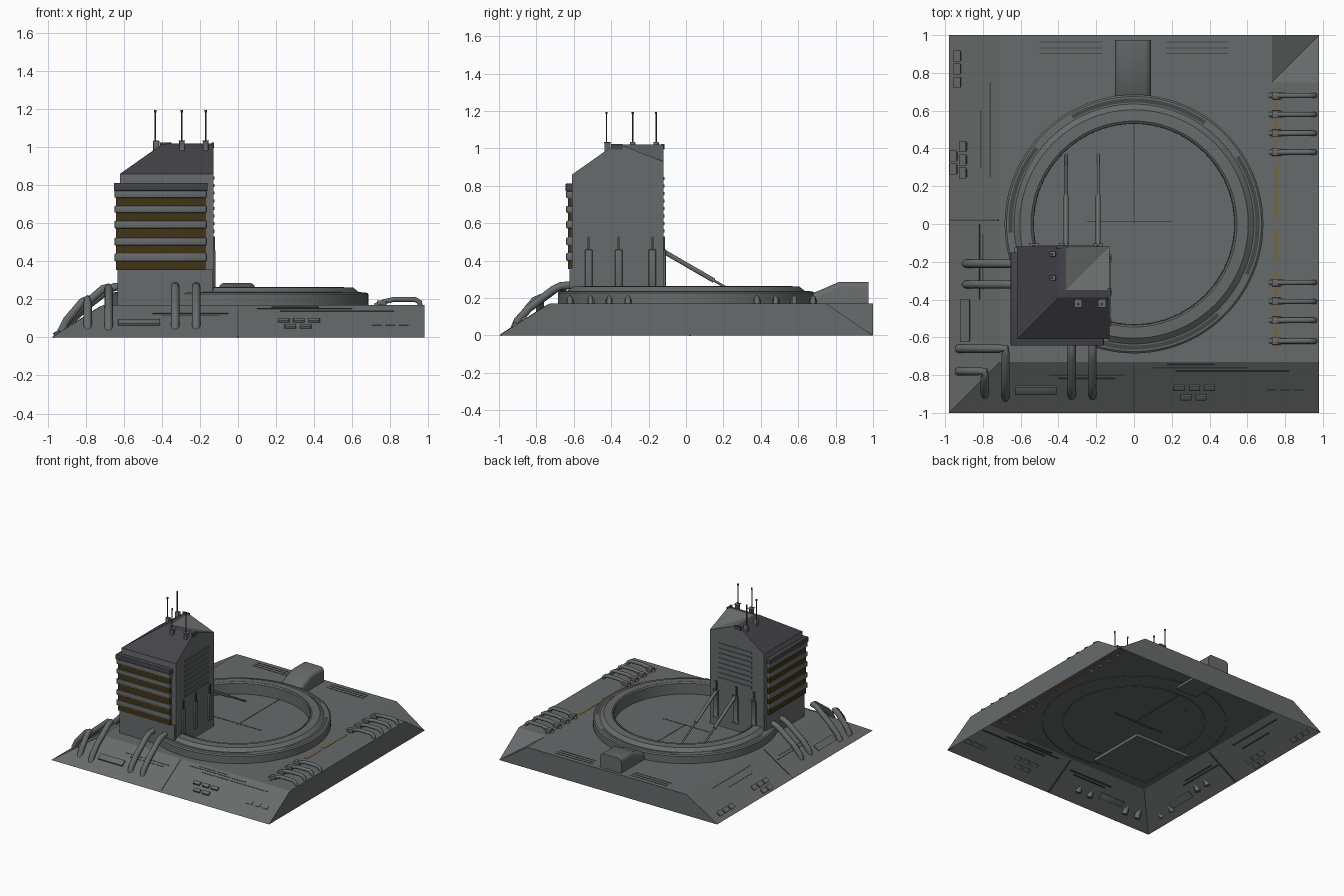
import bpy, bmesh, math
from mathutils import Matrix, Vector

if "Cube" in bpy.data.objects:
    bpy.data.objects.remove(bpy.data.objects["Cube"])

def mat(name, c):
    m = bpy.data.materials.new(name)
    m.diffuse_color = (*c, 1)
    m.use_nodes = True
    m.node_tree.nodes["Principled BSDF"].inputs["Base Color"].default_value = m.diffuse_color
    return m

GREY = mat("hull grey", (0.135, 0.146, 0.145))
ROOF = mat("roof dark", (0.058, 0.056, 0.066))
GOLD = mat("window amber", (0.055, 0.034, 0.008))
DARK = mat("groove dark", (0.06, 0.064, 0.064))
OCHRE = mat("marking ochre", (0.17, 0.135, 0.075))
SWAP = Matrix(((0, 1, 0, .02), (1, 0, 0, 0), (0, 0, 1, 0), (0, 0, 0, 1)))  # front slope -> left slope
TSWAP = Matrix(((0, 1, 0, -.01), (1, 0, 0, .01), (0, 0, 1, 0), (0, 0, 0, 1)))  # tower diagonal
I4 = Matrix.Identity(4)

def finish(name, bm, mats, smooth=None, bevel=0, recalc=True):
    if bevel:
        bmesh.ops.bevel(bm, geom=bm.edges[:], offset=bevel, segments=2, affect='EDGES', profile=.5)
    if recalc:
        bmesh.ops.recalc_face_normals(bm, faces=bm.faces[:])
    me = bpy.data.meshes.new(name)
    bm.to_mesh(me)
    bm.free()
    ob = bpy.data.objects.new(name, me)
    bpy.context.collection.objects.link(ob)
    for m in mats if isinstance(mats, list) else [mats]:
        me.materials.append(m)
    if smooth:
        bpy.ops.object.select_all(action='DESELECT')
        ob.select_set(True)
        bpy.context.view_layer.objects.active = ob
        bpy.ops.object.shade_smooth_by_angle(angle=math.radians(smooth))
    return ob

def box(name, lo, hi, m, bevel=0, M=I4):
    bm = bmesh.new()
    lo, hi = Vector(lo), Vector(hi)
    bmesh.ops.create_cube(bm, size=1, matrix=Matrix.Translation((lo + hi) / 2) @ Matrix.Diagonal((*(hi - lo), 1)))
    bm.transform(M)
    return finish(name, bm, m, 40 if bevel else None, bevel)

def slope_box(name, u, d, w, l, h, m, left=False, bevel=0):
    # box lying on the front slope (or the left one), d = plan distance from the rim
    M = Matrix.Translation((u, -1 + d, d * .17 / .27)) @ Matrix.Rotation(math.atan2(.17, .27), 4, 'X')
    box(name, (-w / 2, -l / 2, -.01), (w / 2, l / 2, h), m, bevel, (SWAP if left else I4) @ M)

def pipe(name, pts, r, m=GREY, M=I4, res=3):
    cu = bpy.data.curves.new(name, 'CURVE')
    cu.dimensions = '3D'
    cu.bevel_depth, cu.bevel_resolution, cu.use_fill_caps = r, res, True
    sp = cu.splines.new('POLY')
    sp.points.add(len(pts) - 1)
    for p, q in zip(sp.points, pts):
        p.co = (*(M @ Vector(q)), 1)
    tmp = bpy.data.objects.new("tmp", cu)
    bpy.context.collection.objects.link(tmp)
    bm = bmesh.new()
    bm.from_mesh(tmp.evaluated_get(bpy.context.evaluated_depsgraph_get()).to_mesh())
    bpy.data.objects.remove(tmp)
    for f in bm.faces:
        f.material_index = 0
    return finish(name, bm, m, 40)

# Base platform: slopes at front and left, walls right and back, inner corner notch, open below
bm = bmesh.new()
T = .17
V = {k: bm.verts.new(c) for k, c in dict(
    A=(-.98, -1, 0), B=(.98, -1, 0), C=(.98, 1, 0), D=(-.98, 1, 0), E=(-.71, -.73, T), F=(.98, -.73, T),
    G=(.98, .75, T), I=(.73, .75, T), H=(.73, 1, T), J=(-.71, 1, T)).items()}
for f in ("ABFE", "DAEJ", "BCGF", "CDJH", "EFGIHJ", "GCI", "ICH"):
    bm.faces.new([V[k] for k in f])
finish("base_platform", bm, GREY, recalc=False)

# Landing ring
bm = bmesh.new()
prof = [(.685, .165), (.685, .228), (.675, .236), (.635, .238), (.605, .262), (.545, .264), (.532, .255), (.53, .165)]
vs = [bm.verts.new((r, 0, z)) for r, z in prof]
es = [bm.edges.new(p) for p in zip(vs, vs[1:])]
bmesh.ops.spin(bm, geom=vs + es, cent=(0, 0, 0), axis=(0, 0, 1), angle=2 * math.pi, steps=96, use_merge=True)
bmesh.ops.remove_doubles(bm, verts=bm.verts[:], dist=1e-4)
finish("landing_ring", bm, GREY, 35)

# Dark arc slots on the ring lip and a fine line on the inner rim
def arc(name, r0, r1, z, a0, a1):
    bm = bmesh.new()
    n = 40
    rows = [[bm.verts.new((r * math.cos(a), r * math.sin(a), z)) for r in (r0, r1)]
            for a in (math.radians(a0 + (a1 - a0) * i / n) for i in range(n + 1))]
    for p, q in zip(rows, rows[1:]):
        bm.faces.new((p[0], p[1], q[1], q[0]))
    finish(name, bm, DARK, recalc=False)
for a0, a1 in ((55, 120), (-24, 33), (-118, -47), (142, 184)):
    arc("ring_slot", .643, .665, .2395, a0, a1)
arc("ring_inner_line", .533, .54, .2655, 0, 360)

# Back ramp housing
bm = bmesh.new()
f = bm.faces.new([bm.verts.new((-.1, y, z)) for y, z in
                  ((.6, .15), (.64, .215), (.7, .235), (.82, .287), (.975, .287), (.975, .15))])
r = bmesh.ops.extrude_face_region(bm, geom=[f])
bmesh.ops.translate(bm, verts=[v for v in r['geom'] if isinstance(v, bmesh.types.BMVert)], vec=(.19, 0, 0))
top = [e for e in bm.edges if abs(e.verts[0].co.x - e.verts[1].co.x) < .01 and min(v.co.z for v in e.verts) > .2]
bmesh.ops.bevel(bm, geom=top, offset=.03, segments=3, affect='EDGES', profile=.5)
finish("back_housing", bm, GREY, 40)

# Tower: L-shaped ridge roof as a height grid, walls extruded down
up = lambda t: min(1.02, .86 + max(0, t + .62) * .155 / .22, 1.015 + max(0, t + .4) * .125)
dn = lambda t: 1.02 - max(0, t + .36) * .09 / .23
ts = [-.62, -.4, -.36, -.13]
bm = bmesh.new()
g = [[bm.verts.new((a, b + .01, min(up(a), up(b), max(dn(a), dn(b))))) for b in ts] for a in ts]
for i in range(3):
    for j in range(3):
        q = [g[i][j], g[i + 1][j], g[i + 1][j + 1], g[i][j + 1]]
        for f in ([q[:3], [q[0], q[2], q[3]]] if i == j else [q]):
            bm.faces.new(f).material_index = 0 if i == j == 2 else 1
rim = [e for e in bm.edges if e.is_boundary]
r = bmesh.ops.extrude_edge_only(bm, edges=rim)
for el in r['geom']:
    if isinstance(el, bmesh.types.BMVert):
        el.co.z = .15
    elif isinstance(el, bmesh.types.BMFace):
        el.material_index = 0
for f in bm.faces:
    if abs(f.normal.z) < .01 and f.calc_center_median().z < .7:
        f.material_index = 0
finish("tower_body", bm, [GREY, ROOF])
box("tower_foot", (-.632, -.622, .15), (-.135, -.125, .36), GREY)

# Window strips and floor bands
box("tower_windows", (-.64, -.63, .355), (-.17, -.16, .78), GOLD)
for z0, z1 in ((.733, .772), (.655, .693), (.572, .614), (.482, .525), (.398, .442)):
    box("floor_band", (-.65, -.641, z0), (-.165, -.155, z1), GREY, .008)
box("roof_fascia", (-.653, -.644, .77), (-.16, -.15, .812), ROOF, .005)
# Louvres, pilasters and ridge caps, mirrored on both inner walls
for M in (I4, TSWAP):
    for i in range(8):
        z = .55 + i * .04
        box("louvre", (-.14, -.5, z), (-.124, -.2, z + .016), GREY, 0, M)
    for y in (-.52, -.36, -.18):
        box("pilaster", (-.14, y - .02, .24), (-.118, y + .02, .46), GREY, .006, M)
        box("pilaster_rod", (-.14, y - .008, .44), (-.122, y + .008, .53), DARK, 0, M)
    box("gable_trim", (-.14, -.4, .995), (-.125, -.34, 1.025), ROOF, 0, M)
    # Antennas with pods
    for x, y in ((-.435, -.16), (-.435, -.285)):
        pipe("antenna", [M @ Vector((x, y, .96)), M @ Vector((x, y, 1.19))], .0045, DARK, res=1)
        pipe("antenna_tip", [M @ Vector((x, y, 1.183)), M @ Vector((x, y, 1.196))], .007, DARK, res=1)
        box("antenna_pod", (x - .012, y - .015, .96), (x + .022, y + .015, 1.035), GREY, .006, M)

# Slanted struts behind the tower
for x in (-.36, -.19):
    pipe("strut_sleeve", [(x, -.13, .455), (x, .15, .293)], .013)
    pipe("strut_rod", [(x, .14, .299), (x, .37, .166)], .007)

# Pipes from the tower down both slopes
for M, us in ((I4, (-.33, -.22)), (SWAP, (-.32, -.21))):
    for u in us:
        pipe("tower_pipe", [M @ Vector(p) for p in
             ((u, -.6, .27), (u, -.67, .265), (u, -.71, .245), (u, -.84, .145), (u, -.9, .08), (u, -.91, .04))], .022)
# Corner pipes
pipe("corner_pipe_outer", [(-.93, -.66, .03), (-.9, -.66, .08), (-.83, -.66, .15), (-.71, -.66, .255), (-.68, -.66, .262),
     (-.68, -.69, .255), (-.68, -.84, .145), (-.68, -.9, .08), (-.68, -.92, .03)], .022)
pipe("corner_pipe_inner", [(-.93, -.78, .03), (-.9, -.78, .09), (-.82, -.78, .185), (-.79, -.78, .2),
     (-.79, -.81, .185), (-.79, -.88, .1), (-.79, -.91, .03)], .022)

# Right edge hoses with couplings and ochre markings
for y in (.68, .58, .48, .38, -.31, -.41, -.51, -.62):
    pipe("deck_hose", [(.72, y, .165), (.77, y, .188), (.82, y, .2), (.93, y, .2), (.955, y, .185), (.96, y, .15)], .014)
    box("hose_coupling", (.73, y - .02, .165), (.78, y + .02, .195), GREY, .005)
for y0, y1 in ((-.67, -.25), (-.2, -.02), (.02, .32), (.35, .72)):
    box("ochre_marking", (.735, y0, .165), (.765, y1, .172), OCHRE)

# Small slope boxes and vents
for u, d in ((.24, .135), (.32, .135), (.4, .135), (.275, .085), (.355, .085)):
    slope_box("slope_box", u, d, .06, .03, .014, GREY, bevel=.004)
for u in (.73, .8, .87):
    slope_box("slope_hatch", u, .11, .05, .03, .004, GREY)
for u, d in ((.89, .05), (.82, .05), (.75, .05), (.36, .03), (.29, .03), (.41, .08), (.34, .08), (.27, .08)):
    slope_box("slope_box", u, d, .05, .035, .014, GREY, True, .004)
slope_box("vent_panel", -.52, .12, .22, .05, .012, GREY, bevel=.004)
slope_box("vent_panel", -.51, .09, .22, .05, .012, GREY, True, .004)
for u, d, w, left in ((-.25, .2, .4, 0), (-.25, .18, .3, 0), (.35, .24, .5, 0), (.52, .22, .6, 0), (.3, .255, .25, 0),
                      (.5, .22, .5, 1), (.45, .17, .3, 1), (-.2, .16, .4, 1), (-.2, .18, .3, 1)):
    slope_box("slope_groove", u, d, w, .008, .002, DARK, bool(left))
slope_box("tile_seam", 0, .135, .006, .3, .002, DARK)
slope_box("tile_seam", .02, .135, .006, .3, .002, DARK, True)

# Deck seams and panel lines
box("deck_seam", (-.003, 0, .16), (.003, .53, .172), DARK)
box("deck_seam", (-.25, .01, .16), (.2, .016, .172), DARK)
for x in (-.5, .17):
    for y in (.9, .93, .96):
        box("panel_line", (x, y, .16), (x + .33, y + .005, .172), DARK)
